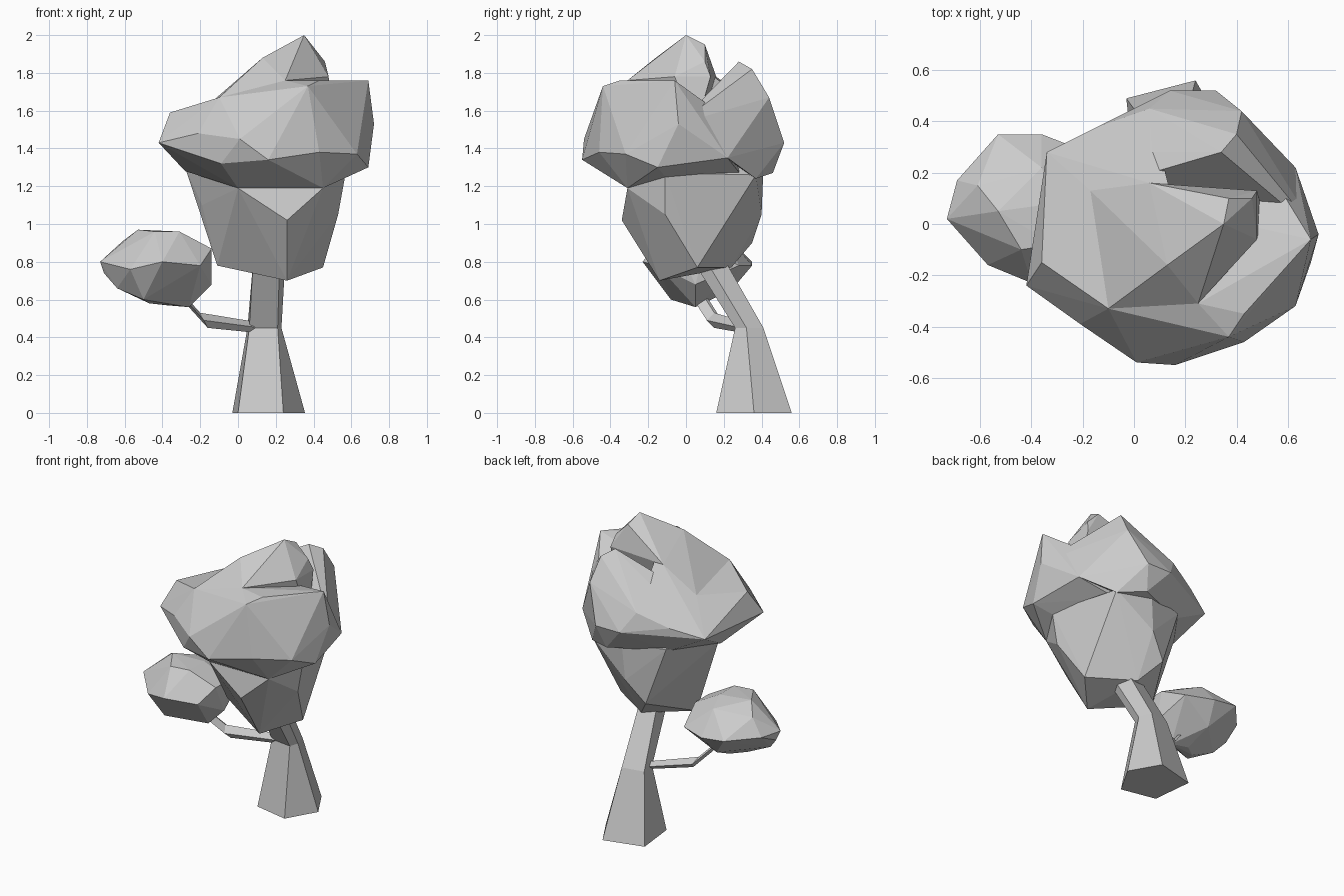
import bpy
import bmesh
from mathutils import Vector

# All measurements below are in hundredths of a unit.
UNIT = 0.01

default_cube = bpy.data.objects.get("Cube")
if default_cube:
    bpy.data.objects.remove(default_cube, do_unlink=True)


def make_material(name, color):
    material = bpy.data.materials.new(name)
    material.use_nodes = True
    material.diffuse_color = color
    shader = next(n for n in material.node_tree.nodes if n.type == "BSDF_PRINCIPLED")
    shader.inputs["Base Color"].default_value = color
    shader.inputs["Roughness"].default_value = 0.9
    return material


stone_grey = make_material("plain grey", (0.6, 0.6, 0.6, 1))


def finish(name, bm):
    """Turn a bmesh into a flat shaded object."""
    bmesh.ops.recalc_face_normals(bm, faces=bm.faces[:])
    mesh = bpy.data.meshes.new(name)
    bm.to_mesh(mesh)
    bm.free()
    mesh.materials.append(stone_grey)
    obj = bpy.data.objects.new(name, mesh)
    bpy.context.collection.objects.link(obj)
    return obj


def faceted_lump(name, corners):
    """Wrap a chunky faceted solid around its outer corners."""
    bm = bmesh.new()
    for corner in corners:
        bm.verts.new(Vector(corner) * UNIT)
    result = bmesh.ops.convex_hull(bm, input=bm.verts[:])
    inner = [g for g in result["geom_interior"] if isinstance(g, bmesh.types.BMVert)]
    bmesh.ops.delete(bm, geom=inner, context="VERTS")
    return finish(name, bm)


def fuse(target, parts):
    """Merge overlapping lumps into one outer skin."""
    for part in parts:
        union = target.modifiers.new("union", "BOOLEAN")
        union.operation = "UNION"
        union.solver = "EXACT"
        union.object = part
    depsgraph = bpy.context.evaluated_depsgraph_get()
    merged = bpy.data.meshes.new_from_object(target.evaluated_get(depsgraph))
    target.modifiers.clear()
    target.data = merged
    for part in parts:
        bpy.data.objects.remove(part, do_unlink=True)


def loft(name, rings):
    """Skin a closed solid over matching cross-sections."""
    bm = bmesh.new()
    loops = [[bm.verts.new(Vector(p) * UNIT) for p in ring] for ring in rings]
    count = len(loops[0])
    for lower, upper in zip(loops, loops[1:]):
        for i in range(count):
            j = (i + 1) % count
            bm.faces.new((lower[i], lower[j], upper[j], upper[i]))
    bm.faces.new(loops[0][::-1])
    bm.faces.new(loops[-1])
    return finish(name, bm)


def level(z, outline):
    return [(x, y, z) for x, y in outline]


# Five-sided trunk: flared foot, narrow waist, then a lean towards the front
loft("trunk", [
    level(0, [(24, 56), (-3, 49), (0, 21), (24, 16), (35.5, 36)]),
    level(45, [(20, 41), (5, 38), (6, 28), (21, 26), (23, 32)]),
    level(80, [(21, 21), (9, 19), (8, 9), (22, 4), (25, 11)]),
    level(92, [(21, 14), (9, 12), (8, 2), (22, -3), (25, 4)]),
])


# Bent four-sided side branch, tapering towards the small crown
def branch_ring(x, y, z, size):
    return [(x, y - size, z), (x + size / 2, y, z - size),
            (x, y + size, z), (x - size / 2, y, z + size)]


loft("side_branch", [
    branch_ring(12, 32, 45, 3),
    branch_ring(-18, 15, 49, 4),
    branch_ring(-28, 8, 60, 4),
])

# Small crown at the end of the branch
faceted_lump("small_crown", [
    (-73, 2, 80), (-71, 4, 74), (-69, 17, 80), (-61, 15, 91),
    (-53, 5, 97), (-31, 8, 96), (-14, 10, 87), (-14, 5, 68),
    (-26, 5, 56), (-38, 7, 57), (-47, 0, 58), (-50, -8, 60),
    (-64, 0, 66), (-57, -16, 76), (-40, -23, 80), (-20, -15, 78),
    (-53, 35, 80), (-36, 35, 78), (-18, 28, 78), (-40, 24, 65),
    (-36, 22, 93), (-44, -10, 96), (-31, -8, 96), (-14, -4, 87),
])

# Underside of the main crown, narrowing to blunt tips around the trunk
crown = faceted_lump("main_crown", [
    (-28, 5, 130), (-8, 33, 130), (20, 41, 130), (45, 37, 126),
    (57, -11, 127), (45, -31, 119), (0, -31, 119), (26, -34, 102),
    (-19, 0, 110), (53, -11, 105), (18, 40, 105), (45, 18, 96),
    (45, 6, 77), (26, -14, 70), (-11, 4, 78), (17, 24, 77),
    (6, 35, 90), (20, 5, 150),
])

# Broad front shelf with the overhanging rim
shelf = faceted_lump("crown_shelf", [
    (-17, 13, 162), (-10, -33, 167), (-36, -15, 159), (-42, -24, 143),
    (-34, 28, 142), (-28, 2, 128), (-21, -39, 148), (-9, -46, 132),
    (1, -54, 145), (16, -55, 134), (43, -46, 138), (31, -48, 147),
    (37, -44, 173), (25, -31, 176), (43, -35, 176), (63, -32, 137),
    (69, -15, 130), (72, -4, 153), (69, -6, 176), (63, 22, 135),
    (-8, 30, 128), (0, -31, 119), (45, -31, 119), (57, -11, 125),
    (40, 30, 125), (58, 12, 163),
])

# Highest peak, set back on the shelf
peak = faceted_lump("crown_peak", [
    (35, 0, 200), (13, -16, 188), (37, 10, 195), (46, 10, 186),
    (48, 13, 178), (16, 5, 186), (6, 16, 178), (48, -6, 178),
    (25, -31, 176), (-10, -33, 167), (-17, 13, 162), (50, 5, 150),
    (0, 0, 150),
])

# Long slope falling from the peak to the rear right rim
slope = faceted_lump("crown_slope", [
    (16, 5, 185), (6, 16, 178), (6, 45, 156), (-14, 38, 148),
    (-17, 13, 162), (-34, 28, 142), (-8, -16, 168), (0, 0, 150),
    (10, 20, 140),
])

# Rear part of the crown, with its own lower peak behind a notch
rear = faceted_lump("crown_rear", [
    (12, 29, 170), (34, 28, 186), (40, 35, 182), (42, 44, 167),
    (14, 52, 143), (32, 52, 143), (6, 45, 156), (-14, 38, 148),
    (-34, 28, 142), (-17, 13, 160), (63, 22, 135), (72, -4, 153),
    (28, 46, 127), (-8, 30, 128), (20, 5, 145), (45, 37, 124),
])
fuse(crown, [shelf, peak, slope, rear])
